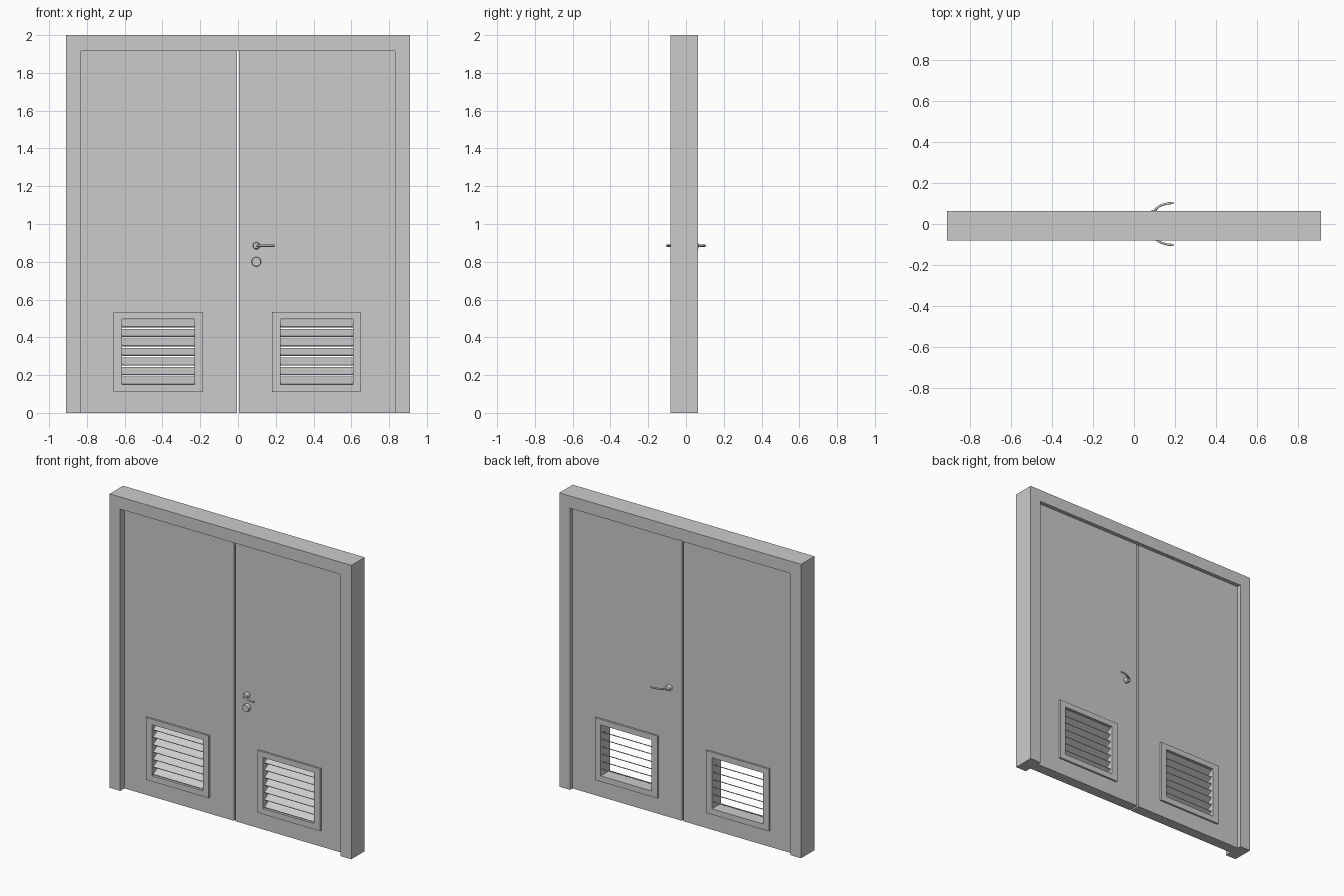
import bpy, bmesh, math
from mathutils import Matrix, Vector

if "Cube" in bpy.data.objects:
    bpy.data.objects.remove(bpy.data.objects["Cube"])

DOOR_Y = 0.036      # half thickness of the leaves
VENT_Y = 0.049      # half depth of the vent surrounds


def finish(name, bm):
    bmesh.ops.recalc_face_normals(bm, faces=bm.faces)
    me = bpy.data.meshes.new(name)
    bm.to_mesh(me)
    bm.free()
    ob = bpy.data.objects.new(name, me)
    bpy.context.collection.objects.link(ob)
    return ob


def smooth(ob):
    bpy.ops.object.select_all(action='DESELECT')
    bpy.context.view_layer.objects.active = ob
    ob.select_set(True)
    bpy.ops.object.shade_smooth_by_angle(angle=math.radians(35))


def extrude_y(bm, y0, y1):
    r = bmesh.ops.extrude_face_region(bm, geom=bm.faces[:])
    for v in r['geom']:
        if isinstance(v, bmesh.types.BMVert):
            v.co.y = y1


def ring(name, outer, inner, y0, y1):
    """Rectangular plate with a rectangular hole; rects are x0, x1, z0, z1."""
    bm = bmesh.new()
    loops = [[bm.verts.new((x, y0, z)) for x, z in
              ((r[0], r[2]), (r[1], r[2]), (r[1], r[3]), (r[0], r[3]))] for r in (outer, inner)]
    for i in range(4):
        j = (i + 1) % 4
        bm.faces.new((loops[0][i], loops[0][j], loops[1][j], loops[1][i]))
    extrude_y(bm, y0, y1)
    return finish(name, bm)


def prism(name, pts, y0, y1):
    bm = bmesh.new()
    bm.faces.new([bm.verts.new((x, y0, z)) for x, z in pts])
    extrude_y(bm, y0, y1)
    return finish(name, bm)


def lathe(name, x, z, side, profile, n=32):
    """Round part standing off the leaf; profile is (radius, distance from y=0)."""
    bm = bmesh.new()
    rows = [[bm.verts.new((x + r * math.cos(2 * math.pi * k / n), side * d,
                           z + r * math.sin(2 * math.pi * k / n))) for k in range(n)]
            for r, d in profile]
    for a, b in zip(rows, rows[1:]):
        for k in range(n):
            bm.faces.new((a[k], a[(k + 1) % n], b[(k + 1) % n], b[k]))
    bm.faces.new(rows[0])
    bm.faces.new(rows[-1])
    ob = finish(name, bm)
    smooth(ob)
    return ob


# Door frame: jambs and header in one piece
prism("door_frame", [(-.91, 0), (-.83, 0), (-.83, 1.917), (.83, 1.917), (.83, 0),
                     (.91, 0), (.91, 2), (-.91, 2)], -.081, .063)

# Two leaves with louvred vents
for side, x0, x1, cx in (("left", -.83, -.006, -.422), ("right", .006, .83, .416)):
    ring(side + "_leaf", (x0, x1, 0, 1.917),
         (cx - .215, cx + .215, .13, .515), -DOOR_Y, DOOR_Y)
    ring(side + "_vent_surround", (cx - .236, cx + .236, .11, .534),
         (cx - .192, cx + .192, .149, .496), -VENT_Y, VENT_Y)

    # Slats fall towards the front
    bm = bmesh.new()
    for i in range(7):
        m = (Matrix.Translation((cx, 0, .171 + i * .0505))
             @ Matrix.Rotation(math.radians(30), 4, 'X')
             @ Matrix.Diagonal((.39, .078, .005, 1)))
        bmesh.ops.create_cube(bm, size=1, matrix=m)
    finish(side + "_vent_slats", bm)

# Lever handles on both faces
HX, HZ = .097, .885
for face, s in (("front", -1), ("back", 1)):
    lathe(face + "_handle_rose", HX, HZ, s,
          [(.019, .034), (.019, .058), (.016, .064), (.010, .067)])
    pts = [Vector((.192 - .095 * math.cos(t), s * (.05 + .052 * math.sin(t)), HZ))
           for t in (math.pi / 2 * i / 14 for i in range(15))]
    bm = bmesh.new()
    rows = []
    for i, p in enumerate(pts):
        d = (pts[min(i + 1, 14)] - pts[max(i - 1, 0)]).normalized()
        u = d.cross(Vector((0, 0, 1)))
        rows.append([bm.verts.new(p + .0055 * (u * math.cos(a) + Vector((0, 0, math.sin(a)))))
                     for a in (2 * math.pi * k / 12 for k in range(12))])
    for a, b in zip(rows, rows[1:]):
        for k in range(12):
            bm.faces.new((a[k], a[(k + 1) % 12], b[(k + 1) % 12], b[k]))
    bm.faces.new(rows[0])
    bm.faces.new(rows[-1])
    smooth(finish(face + "_handle_lever", bm))

# Lock cylinder, front only
lathe("lock_cylinder", HX, .80, -1, [(.025, .034), (.025, .056), (.023, .059)])
